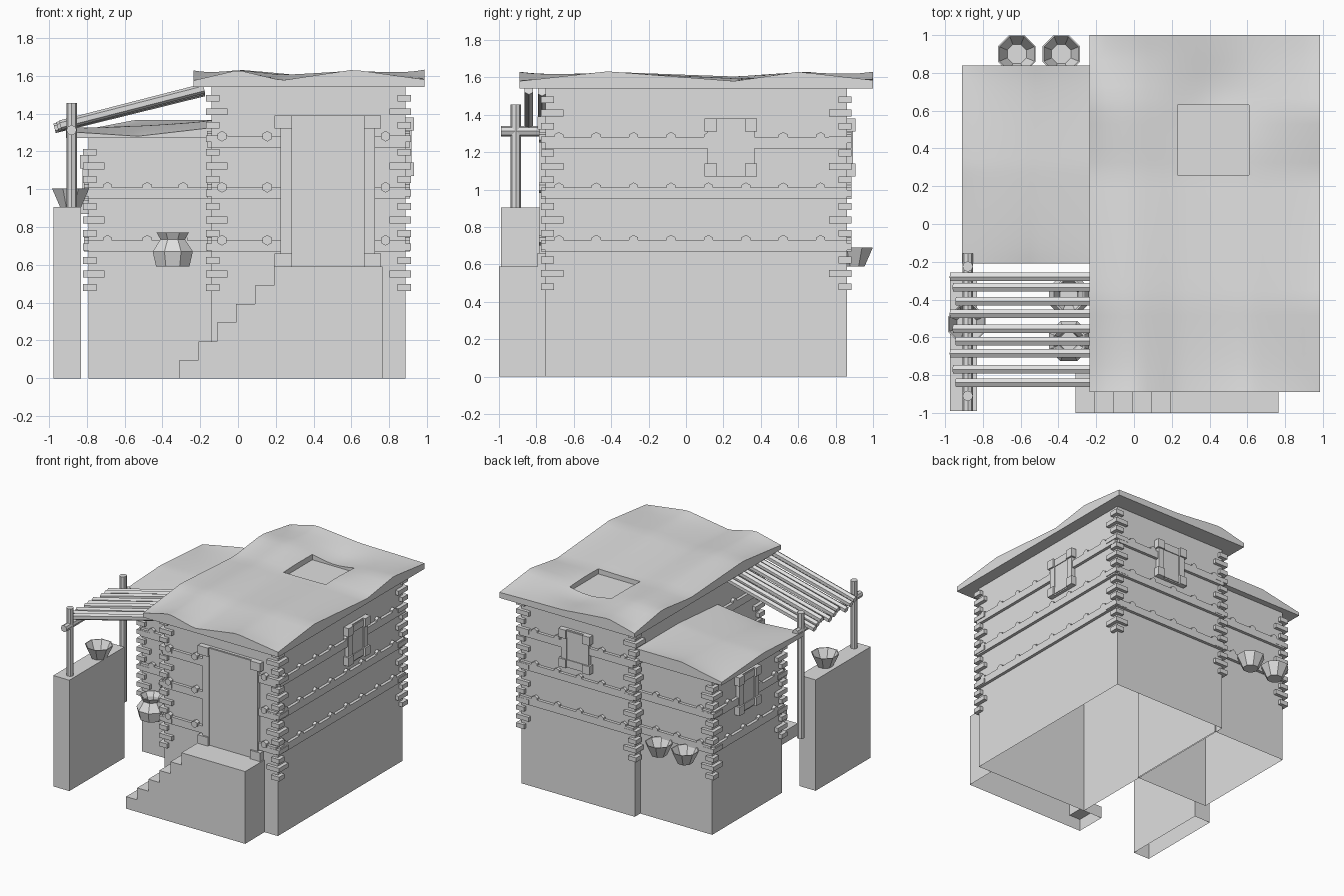
import bpy
import bmesh
from math import pi, cos, exp, sin
from mathutils import Vector

cube = bpy.data.objects.get("Cube")
if cube:
    bpy.data.objects.remove(cube)

GREY = (0.74, 0.74, 0.74, 1)
clay = bpy.data.materials.new("plain_grey")
clay.use_nodes = True
clay.diffuse_color = GREY
clay.node_tree.nodes["Principled BSDF"].inputs["Base Color"].default_value = GREY


def finish(name, bm):
    mesh = bpy.data.meshes.new(name)
    bm.to_mesh(mesh)
    bm.free()
    mesh.materials.append(clay)
    obj = bpy.data.objects.new(name, mesh)
    bpy.context.collection.objects.link(obj)
    return obj


def add_box(bm, lo, hi, open_bottom=False):
    made = bmesh.ops.create_cube(bm, size=1)["verts"]
    for v in made:
        v.co = [lo[i] if v.co[i] < 0 else hi[i] for i in range(3)]
    if open_bottom:
        low = {f for v in made for f in v.link_faces if all(w.co.z == made[0].co.z for w in f.verts)}
        bmesh.ops.delete(bm, geom=list(low), context="FACES_ONLY")


def add_rod(bm, start, end, radius, sides=8):
    start, end = Vector(start), Vector(end)
    span = end - start
    made = bmesh.ops.create_cone(bm, cap_ends=True, segments=sides, radius1=radius,
                                 radius2=radius, depth=span.length)["verts"]
    turn = span.to_track_quat("Z", "Y")
    for v in made:
        v.co = turn @ v.co + (start + end) / 2


def wall_box(bm, wall, u0, u1, z0, z1, depth):
    # slab standing proud of a wall given as (normal axis, position, outward sign)
    axis, pos, sign = wall
    near, far = sorted((pos, pos + sign * depth))
    if axis == "y":
        add_box(bm, (u0, near, z0), (u1, far, z1))
    else:
        add_box(bm, (near, u0, z0), (far, u1, z1))


# Walls of the main house, the side room and the garden
for name, lo, hi in (("main_house_walls", (-0.14, -0.75, 0), (0.885, 0.86, 1.55)),
                     ("side_room_walls", (-0.79, -0.11, 0), (-0.13, 0.79, 1.28)),
                     ("garden_wall", (-0.975, -0.99, 0), (-0.83, -0.28, 0.905))):
    bm = bmesh.new()
    add_box(bm, lo, hi, open_bottom=True)
    finish(name, bm)

# Horizontal beams with round log ends: wall, extent, heights, log positions, log length
front, right = ("y", -0.75, -1), ("x", 0.885, 1)
back, left = ("y", 0.86, 1), ("x", -0.14, -1)
room_front, room_back, room_left = ("y", -0.11, -1), ("y", 0.79, 1), ("x", -0.79, -1)
levels = (0.73, 1.01, 1.28)
BEAM = 0.024
long_logs = [-0.68 + 0.2 * i for i in range(8)]
runs = (
    (front, -0.14, 0.225, levels, (-0.085, 0.155), 0.035),
    (front, 0.725, 0.885, levels, (0.78,), 0.035),
    (right, -0.75, 0.86, levels, long_logs, BEAM),
    (back, -0.14, 0.885, levels, [-0.05 + 0.2 * i for i in range(5)], BEAM),
    (left, -0.75, -0.11, levels, (-0.6, -0.4, -0.2), BEAM),
    (room_front, -0.79, -0.14, levels[:2], (-0.69, -0.48, -0.29), BEAM),
    (room_back, -0.79, -0.14, levels[:2], (-0.69, -0.48, -0.29), BEAM),
    (room_left, -0.11, 0.79, levels[:2], (0, 0.2, 0.4, 0.6), BEAM),
)
beams, logs = bmesh.new(), bmesh.new()
for wall, a, b, heights, spots, length in runs:
    axis, pos, sign = wall
    for z in heights:
        wall_box(beams, wall, a, b, z - 0.06, z, BEAM)
        for u in spots:
            ends = [(u, p, z) if axis == "y" else (p, u, z) for p in (pos, pos + sign * length)]
            add_rod(logs, *ends, 0.028, 6)
finish("wall_beams", beams)
finish("log_ends", logs)

# Stacked corner timbers, alternately long and short, wrapping each corner
timbers = bmesh.new()
corners = [(x, y, sx, sy, 15) for x, sx in ((-0.14, -1), (0.885, 1)) for y, sy in ((-0.75, -1), (0.86, 1))]
corners += [(-0.79, -0.11, -1, -1, 11), (-0.79, 0.79, -1, 1, 11)]
for x, y, sx, sy, count in corners:
    for i in range(count):
        z = 0.48 + 0.0715 * i
        in_x, in_y = (0.085, 0.095) if i % 2 else (0.042, 0.045)
        out_x, out_y = x + sx * 0.03, y + sy * 0.026
        for xa, ya in ((x - sx * in_x, y), (x, y - sy * in_y)):
            xs, ys = sorted((xa, out_x)), sorted((ya, out_y))
            add_box(timbers, (xs[0], ys[0], z - 0.018), (xs[1], ys[1], z + 0.018))
finish("corner_timbers", timbers)


def frame(name, wall, u, z0, z1, half, post, ear, bars):
    # backing panel, two posts, crossbars and chunky corner blocks
    bm = bmesh.new()
    wall_box(bm, wall, u - half, u + half, z0, z1, BEAM)
    for s in (-1, 1):
        a, b = sorted((u + s * half, u + s * (half - post)))
        wall_box(bm, wall, a, b, z0, z1, 0.032)
        a, b = sorted((u + s * (half + ear), u + s * (half - post)))
        for low in (z0, z1 - 0.07):
            wall_box(bm, wall, a, b, low, low + 0.07, 0.045)
    for low in bars:
        wall_box(bm, wall, u - half, u + half, low, low + 0.055, 0.03)
    finish(name, bm)


frame("front_door", front, 0.475, 0.59, 1.39, 0.25, 0.06, 0.032, (1.33,))
for name, wall, u, z in (("right_window", right, 0.24, 1.07), ("back_window", back, 0.38, 1.07),
                         ("side_room_window", room_left, 0.36, 0.87)):
    frame(name, wall, u, z, z + 0.31, 0.125, 0.05, 0.015, (z + 0.01, z + 0.245))

# Stairs with landing, extruded from a stepped profile
bm = bmesh.new()
profile = [(0.765, 0), (0.765, 0.59), (0.19, 0.59)]
for i in range(5, 0, -1):
    edge = -0.31 + 0.1 * i
    profile += [(edge, 0.098 * i), (edge - 0.1, 0.098 * i)]
profile.append((-0.31, 0))
rows = [[bm.verts.new((x, y, z)) for x, z in profile] for y in (-1, -0.75)]
bm.faces.new(rows[0])
bm.faces.new(rows[1][::-1])
for i in range(len(profile) - 1):
    bm.faces.new((rows[0][i], rows[1][i], rows[1][i + 1], rows[0][i + 1]))
bmesh.ops.recalc_face_normals(bm, faces=bm.faces)
finish("stairs", bm)


def sample(knots, t):
    for (a, za), (b, zb) in zip(knots, knots[1:]):
        if t <= b + 1e-6:
            return za + (zb - za) * (t - a) / (b - a)
    return knots[-1][1]


def roof(name, base, f, b, l, r, dip, n=28):
    # sagging sheet blended from four edge profiles by nearness, with a flat underside
    x0, x1, y0, y1 = f[0][0], f[-1][0], l[0][0], l[-1][0]
    dip_x, dip_y, depth = dip
    bm = bmesh.new()
    top = []
    for j in range(n + 1):
        v = j / n
        y = y0 + (y1 - y0) * v
        row = []
        for i in range(n + 1):
            u = i / n
            x = x0 + (x1 - x0) * u
            edges = ((v, sample(f, x)), (1 - v, sample(b, x)), (u, sample(l, y)), (1 - u, sample(r, y)))
            weights = [1 / (d + 1e-4) for d, _ in edges]
            z = sum(w * h for w, (_, h) in zip(weights, edges)) / sum(weights)
            z -= depth * exp(-((x - dip_x) ** 2 + (y - dip_y) ** 2) / 0.05)
            row.append(bm.verts.new((x, y, z)))
        top.append(row)
    for j in range(n):
        for i in range(n):
            bm.faces.new((top[j][i], top[j][i + 1], top[j + 1][i + 1], top[j + 1][i]))
    rim = top[0][:-1] + [row[-1] for row in top[:-1]] + top[-1][:0:-1] + [row[0] for row in top[:0:-1]]
    low = [bm.verts.new((v.co.x, v.co.y, base)) for v in rim]
    for i in range(len(rim)):
        k = (i + 1) % len(rim)
        bm.faces.new((rim[i], low[i], low[k], rim[k]))
    bm.faces.new(low[::-1])
    bmesh.ops.recalc_face_normals(bm, faces=bm.faces)
    obj = finish(name, bm)
    bpy.context.view_layer.objects.active = obj
    obj.select_set(True)
    bpy.ops.object.shade_smooth_by_angle(angle=pi / 6)
    obj.select_set(False)
    return obj


main_roof = roof("main_roof", 1.54,
                 [(-0.235, 1.575), (0, 1.63), (0.23, 1.575), (0.61, 1.632), (0.985, 1.58)],
                 [(-0.235, 1.575), (0, 1.632), (0.4, 1.6), (0.985, 1.585)],
                 [(-0.89, 1.575), (-0.4, 1.63), (0.28, 1.59), (0.64, 1.632), (1, 1.575)],
                 [(-0.89, 1.58), (-0.42, 1.632), (0.26, 1.58), (0.6, 1.63), (1, 1.585)],
                 (0.44, 0.66, 0.045))
roof("side_room_roof", 1.27,
     [(-0.91, 1.305), (-0.53, 1.28), (-0.14, 1.325)],
     [(-0.91, 1.295), (-0.55, 1.365), (-0.14, 1.365)],
     [(-0.21, 1.305), (0.3, 1.33), (0.84, 1.295)],
     [(-0.21, 1.325), (0.3, 1.365), (0.84, 1.365)],
     (-0.5, 0.3, 0))

# Sunken roof hatch
bm = bmesh.new()
add_box(bm, (0.23, 0.26, 1.553), (0.61, 0.63, 1.8))
cutter = finish("hatch_cutter", bm)
cutter.hide_render = True
cutter.hide_set(True)
cut = main_roof.modifiers.new("hatch", "BOOLEAN")
cut.operation = "DIFFERENCE"
cut.object = cutter

# Pole canopy: two posts, a crossbeam and sloping poles
bm = bmesh.new()
add_rod(bm, (-0.88, -0.91, 0.9), (-0.88, -0.91, 1.455), 0.028)
add_rod(bm, (-0.88, -0.225, 0.43), (-0.88, -0.225, 1.455), 0.028)
add_rod(bm, (-0.88, -0.99, 1.312), (-0.88, -0.155, 1.312), 0.027)
finish("canopy_posts", bm)
bm = bmesh.new()
for i, y in enumerate((-0.28, -0.335, -0.41, -0.475, -0.555, -0.62, -0.685, -0.77, -0.84)):
    lift = 0.008 * (i % 3 - 1)
    add_rod(bm, (-0.97 + 0.015 * (i % 3), y, 1.33 + lift), (-0.18, y, 1.525 + lift), 0.026, 6)
finish("canopy_poles", bm)


def pot(name, place, profile, sides=8):
    # revolved shell with a flat base and hollow inside
    bm = bmesh.new()
    rings = [[bm.verts.new((place[0] + r * cos(2 * pi * (k + 0.5) / sides),
                            place[1] + r * sin(2 * pi * (k + 0.5) / sides), place[2] + z))
              for k in range(sides)] for r, z in profile]
    for a, b in zip(rings, rings[1:]):
        for k in range(sides):
            m = (k + 1) % sides
            bm.faces.new((a[k], a[m], b[m], b[k]))
    bm.faces.new(rings[0][::-1])
    bm.faces.new(rings[-1])
    finish(name, bm)


bowl = [(0.06, 0), (0.107, 0.1), (0.1, 0.1), (0.055, 0.01)]
jar = [(0.095, 0), (0.115, 0.08), (0.07, 0.145), (0.092, 0.18), (0.082, 0.18), (0.058, 0.145), (0.05, 0.09)]
pot("wall_bowl", (-0.885, -0.53, 0.905), bowl)
pot("back_bowl_outer", (-0.62, 0.9, 0.59), bowl)
pot("back_bowl_inner", (-0.385, 0.9, 0.59), bowl)
pot("front_jar", (-0.345, -0.62, 0.59), jar)
pot("rear_jar", (-0.345, -0.38, 0.59), jar)
